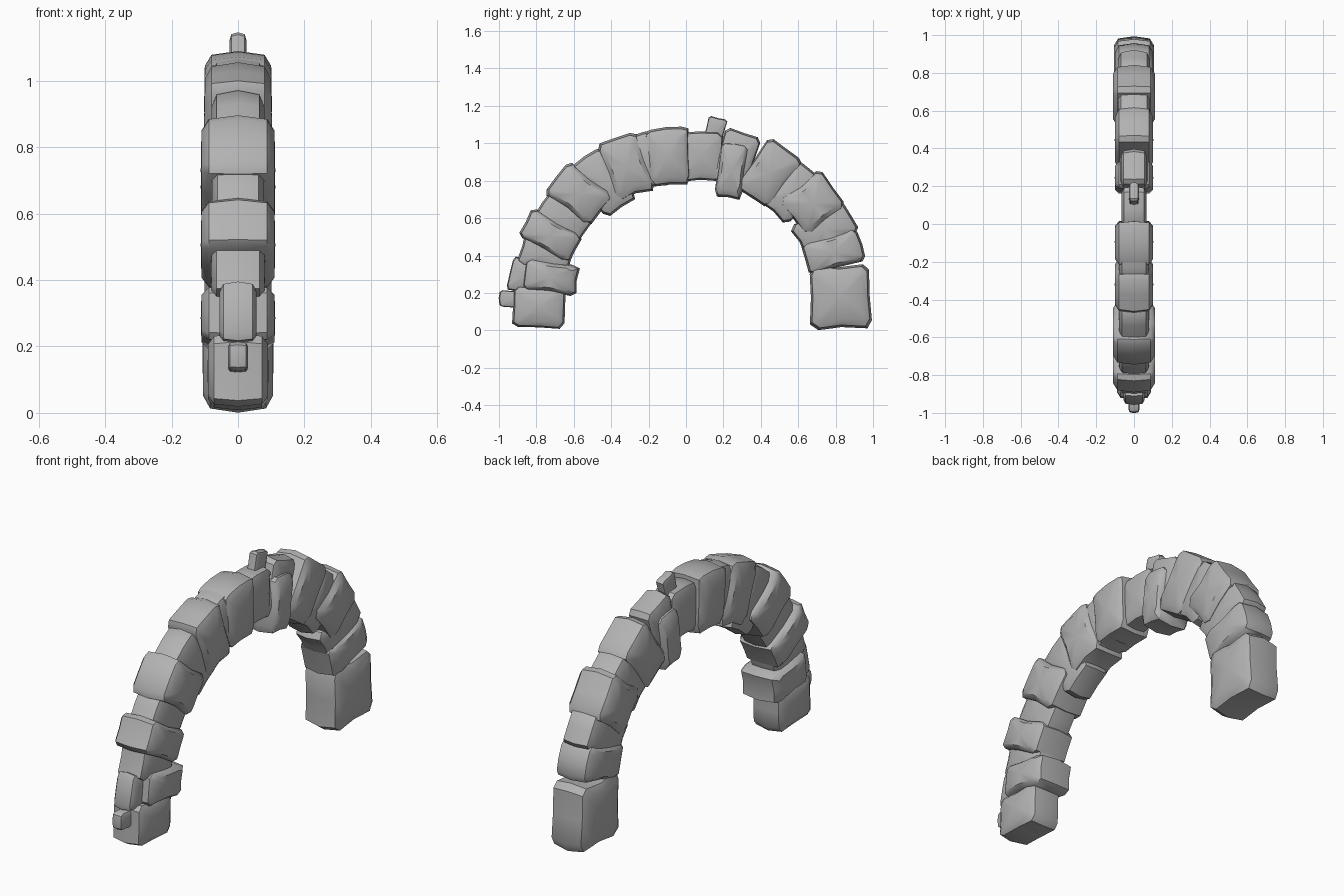
import bpy, math, random
from mathutils import Vector

cube = bpy.data.objects.get("Cube")
if cube:
    bpy.data.objects.remove(cube, do_unlink=True)

random.seed(7)

stone_grey = bpy.data.materials.new("stone grey")
stone_grey.use_nodes = True
colour = (0.45, 0.45, 0.45, 1)
stone_grey.diffuse_color = colour
stone_grey.node_tree.nodes["Principled BSDF"].inputs["Base Color"].default_value = colour

# Side outline of a stone as fractions of its half size: a box with chipped corners
OUTLINE = [(1, -.75), (1, 0), (.97, .8), (.8, 1), (0, .95), (-.8, 1),
           (-1, .75), (-.96, 0), (-1, -.8), (-.75, -1), (0, -.95), (.85, -1)]
# Slices across the arch: fraction of the half width, scale of the outline
SLICES = [(-1, .72), (-.8, .93), (0, 1), (.8, .93), (1, .72)]


def stone(name, y, z, depth, length, tilt, half_width):
    """Chipped block: depth points out of the arch, length runs along it."""
    angle = math.radians(tilt)
    out = Vector((0, math.cos(angle), math.sin(angle)))
    along = Vector((0, -math.sin(angle), math.cos(angle)))
    chips = [random.uniform(.95, 1.04) for _ in OUTLINE]
    n = len(OUTLINE)
    verts, faces = [], []
    for across, scale in SLICES:
        for (a, b), chip in zip(OUTLINE, chips):
            k = scale * chip / 2
            p = Vector((across * half_width, y, z))
            p += out * (a * depth * k) + along * (b * length * k)
            p.z = max(p.z, 0)
            verts.append(p)
    for s in range(len(SLICES) - 1):
        for i in range(n):
            j = (i + 1) % n
            faces.append((s * n + i, s * n + j, s * n + n + j, s * n + n + i))
    # Slightly domed side faces
    for ring, side in ((0, -1), (len(SLICES) - 1, 1)):
        verts.append(Vector((side * half_width * 1.02, y, z)))
        hub = len(verts) - 1
        for i in range(n):
            a, b = ring * n + i, ring * n + (i + 1) % n
            faces.append((b, a, hub) if side < 0 else (a, b, hub))
    mesh = bpy.data.meshes.new(name)
    mesh.from_pydata(verts, [], faces)
    mesh.materials.append(stone_grey)
    obj = bpy.data.objects.new(name, mesh)
    bpy.context.collection.objects.link(obj)
    bpy.ops.object.select_all(action="DESELECT")
    obj.select_set(True)
    bpy.context.view_layer.objects.active = obj
    bpy.ops.object.shade_smooth_by_angle(angle=math.radians(40))


# Front leg, from the ground up
stone("front_foot", -.785, .125, .29, .23, 178, .09)
stone("front_foot_spur", -.92, .165, .16, .09, 175, .03)
stone("front_ankle_slab", -.725, .285, .3, .17, 172, .11)
stone("front_ankle_chip", -.875, .29, .14, .18, 165, .055)
stone("front_lower_filler", -.745, .41, .28, .2, 163, .08)
stone("front_lower_slab", -.725, .505, .31, .17, 150, .11)
stone("front_middle_filler", -.65, .6, .28, .24, 145, .078)
stone("front_shoulder_slab", -.575, .73, .31, .22, 142, .11)
stone("front_upper_filler", -.44, .79, .34, .21, 126, .08)

# Crown
stone("front_crown_stone", -.32, .875, .33, .22, 110, .1)
stone("crown_filler", -.2, .91, .31, .18, 102, .08)
stone("keystone", -.095, .93, .32, .23, 94, .1)
stone("crown_neck", .08, .93, .27, .24, 88, .065)
stone("crown_spur", .155, 1.065, .15, .1, 75, .025)
stone("back_crown_core", .27, .92, .29, .2, 72, .07)
stone("back_crown_stone", .245, .86, .3, .15, 82, .1)

# Back leg, from the crown down
stone("back_shoulder_slab", .445, .84, .33, .22, 54, .1)
stone("back_upper_filler", .57, .74, .31, .2, 45, .085)
stone("back_upper_slab", .68, .68, .28, .25, 37, .11)
stone("back_middle_filler", .74, .54, .32, .19, 27, .085)
stone("back_lower_slab", .79, .42, .32, .18, 15, .1)
stone("back_foot", .825, .18, .33, .35, 2, .105)
